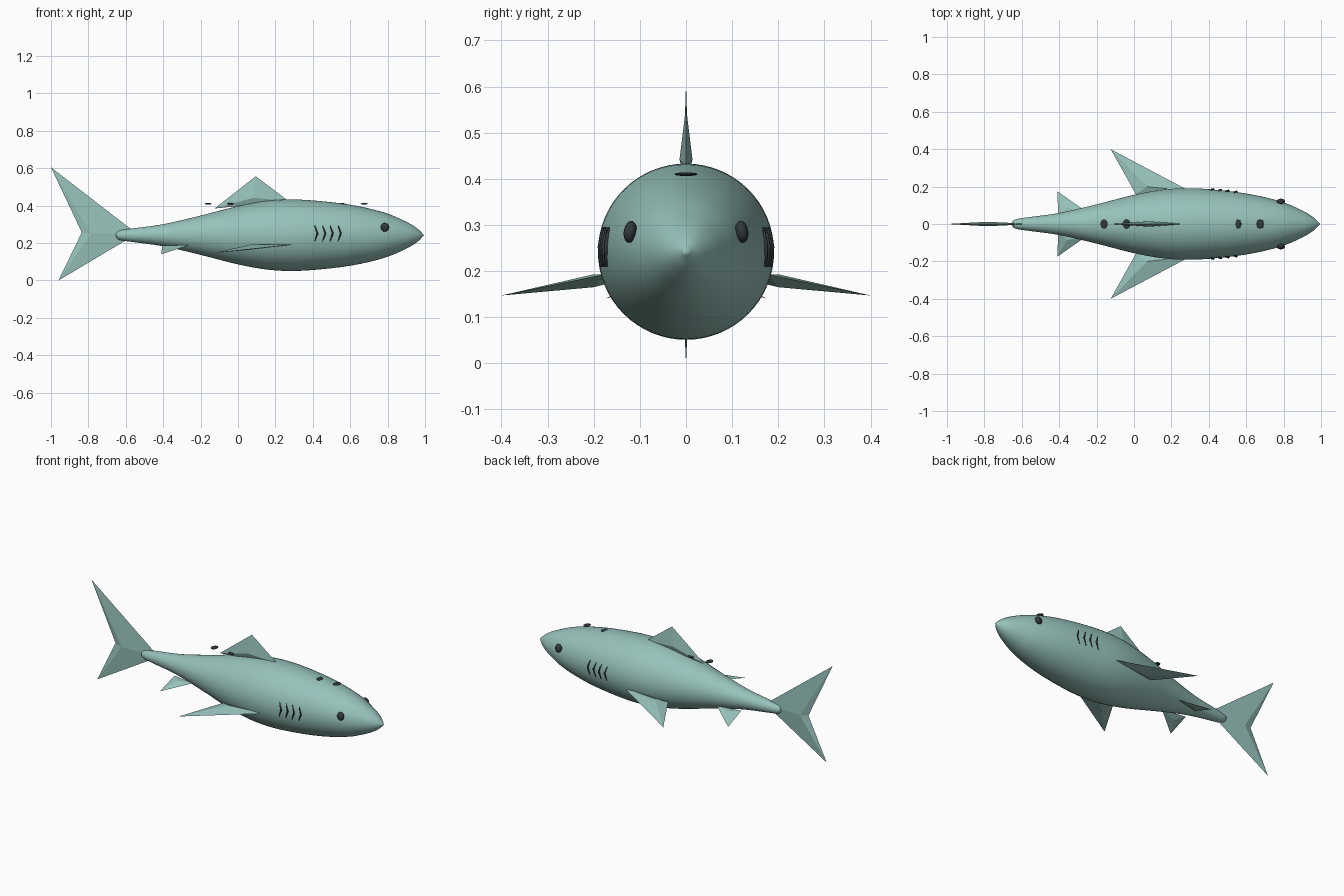
import bpy, bmesh, math
from mathutils import Vector

cube = bpy.data.objects.get("Cube")
if cube:
    bpy.data.objects.remove(cube, do_unlink=True)

AXIS_Z = 0.242


def material(name, rgb):
    mat = bpy.data.materials.new(name)
    mat.use_nodes = True
    mat.diffuse_color = (*rgb, 1)
    mat.node_tree.nodes["Principled BSDF"].inputs["Base Color"].default_value = (*rgb, 1)
    return mat


skin = material("sea green skin", (0.31, 0.54, 0.50))
dark = material("dark charcoal", (0.03, 0.04, 0.045))


def add_object(name, bm, mat, mirrored=False, smooth=False):
    bmesh.ops.recalc_face_normals(bm, faces=bm.faces[:])
    mesh = bpy.data.meshes.new(name)
    for face in bm.faces:
        face.smooth = smooth
    bm.to_mesh(mesh)
    bm.free()
    obj = bpy.data.objects.new(name, mesh)
    bpy.context.collection.objects.link(obj)
    mesh.materials.append(mat)
    if mirrored:
        mod = obj.modifiers.new("mirror", 'MIRROR')
        mod.use_axis = (False, True, False)
        mod.use_mirror_merge = False
    return obj


# Body radius along its length
PROFILE = [(-0.655, 0.0), (-0.648, 0.016), (-0.63, 0.026), (-0.58, 0.034),
           (-0.4, 0.059), (-0.2, 0.105), (0.0, 0.156), (0.15, 0.183),
           (0.27, 0.191), (0.4, 0.186), (0.6, 0.163), (0.78, 0.122),
           (0.9, 0.072), (0.96, 0.035), (0.995, 0.0)]


def slope(i):
    a, b = PROFILE[max(i - 1, 0)], PROFILE[min(i + 1, len(PROFILE) - 1)]
    return (b[1] - a[1]) / (b[0] - a[0])


def radius(x):
    """Smooth interpolation of the body profile."""
    for i in range(len(PROFILE) - 1):
        (x0, r0), (x1, r1) = PROFILE[i], PROFILE[i + 1]
        if x0 <= x <= x1:
            h = x1 - x0
            t = (x - x0) / h
            return max(0, (1 + 2 * t) * (1 - t) ** 2 * r0 + t * (1 - t) ** 2 * h * slope(i)
                       + t * t * (3 - 2 * t) * r1 + t * t * (t - 1) * h * slope(i + 1))
    return 0


# Body: a spindle turned around the x axis
bm = bmesh.new()
SIDES = 64
stations = []
for (x0, _), (x1, _) in zip(PROFILE, PROFILE[1:]):
    stations += [x0 + (x1 - x0) * k / 4 for k in range(4)]
rings = []
for x in stations[1:]:
    r = radius(x)
    rings.append([bm.verts.new((x, r * math.cos(a), AXIS_Z + r * math.sin(a)))
                  for a in (math.tau * k / SIDES for k in range(SIDES))])
for a, b in zip(rings, rings[1:]):
    for k in range(SIDES):
        n = (k + 1) % SIDES
        bm.faces.new((a[k], a[n], b[n], b[k]))
for ring, x in ((rings[0], PROFILE[0][0]), (rings[-1], PROFILE[-1][0])):
    pole = bm.verts.new((x, 0, AXIS_Z))
    for k in range(SIDES):
        bm.faces.new((ring[k], ring[(k + 1) % SIDES], pole))
add_object("body", bm, skin, smooth=True)


def fin(name, outline, ridge, thickness, mirrored=False):
    """Flat-faced fin: a sharp outline rising to a ridge point on both sides."""
    bm = bmesh.new()
    edge = [bm.verts.new(p) for p in outline]
    for sign in (1, -1):
        top = bm.verts.new(Vector(ridge) + sign * Vector(thickness))
        for k in range(len(edge)):
            bm.faces.new((edge[k], edge[(k + 1) % len(edge)], top))
    return add_object(name, bm, skin, mirrored)


# Fins
fin("dorsal_fin", [(0.27, 0, 0.425), (0.095, 0, 0.557), (-0.125, 0, 0.385)],
    (0.08, 0, 0.442), (0, 0.014, 0))
fin("tail_fin", [(-0.54, 0, 0.25), (-1, 0, 0.605), (-0.835, 0, 0.257), (-0.96, 0, 0)],
    (-0.785, 0, 0.25), (0, 0.012, 0))
fin("pectoral_fins", [(0.3, 0.175, 0.193), (-0.125, 0.4, 0.147), (0.01, 0.16, 0.175)],
    (0.07, 0.2, 0.179), (0, 0, 0.014), mirrored=True)
fin("pelvic_fins", [(-0.26, 0.07, 0.19), (-0.41, 0.175, 0.14), (-0.405, 0.04, 0.187)],
    (-0.36, 0.085, 0.178), (0, 0, 0.009), mirrored=True)


def ellipsoid(name, centre, size, tilt=0, mirrored=False):
    bm = bmesh.new()
    bmesh.ops.create_uvsphere(bm, u_segments=24, v_segments=12, radius=1)
    bmesh.ops.scale(bm, vec=size, verts=bm.verts[:])
    for v in bm.verts:
        y, z = v.co.y, v.co.z
        v.co.y = y * math.cos(tilt) - z * math.sin(tilt)
        v.co.z = y * math.sin(tilt) + z * math.cos(tilt)
    bmesh.ops.translate(bm, vec=centre, verts=bm.verts[:])
    return add_object(name, bm, dark, mirrored, smooth=True)


# Eyes and the row of thin discs above the back
ellipsoid("eyes", (0.785, 0.121, 0.285), (0.022, 0.014, 0.024), 0.15, mirrored=True)
for i, x in enumerate((-0.16, -0.04, 0.555, 0.675)):
    ellipsoid("back_disc_%d" % (i + 1), (x, 0, 0.41), (0.019, 0.025, 0.004))

# Gill slits: bent tapered strokes lying on the flanks
curve = bpy.data.curves.new("gill_slits", 'CURVE')
curve.dimensions = '3D'
curve.bevel_depth = 0.005
curve.bevel_resolution = 1
curve.use_fill_caps = True
curve.materials.append(dark)
for side in (1, -1):
    for x in (0.425, 0.467, 0.507, 0.55):
        spline = curve.splines.new('POLY')
        spline.points.add(4)
        for k, point in enumerate(spline.points):
            t = k / 2 - 1
            px = x - 0.015 * abs(t)
            z = 0.252 + 0.043 * t
            y = math.sqrt(radius(px) ** 2 - (z - AXIS_Z) ** 2) + 0.003
            point.co = (px, side * y, z, 1)
            point.radius = 1 - 0.6 * abs(t)
gills = bpy.data.objects.new("gill_slits", curve)
bpy.context.collection.objects.link(gills)
